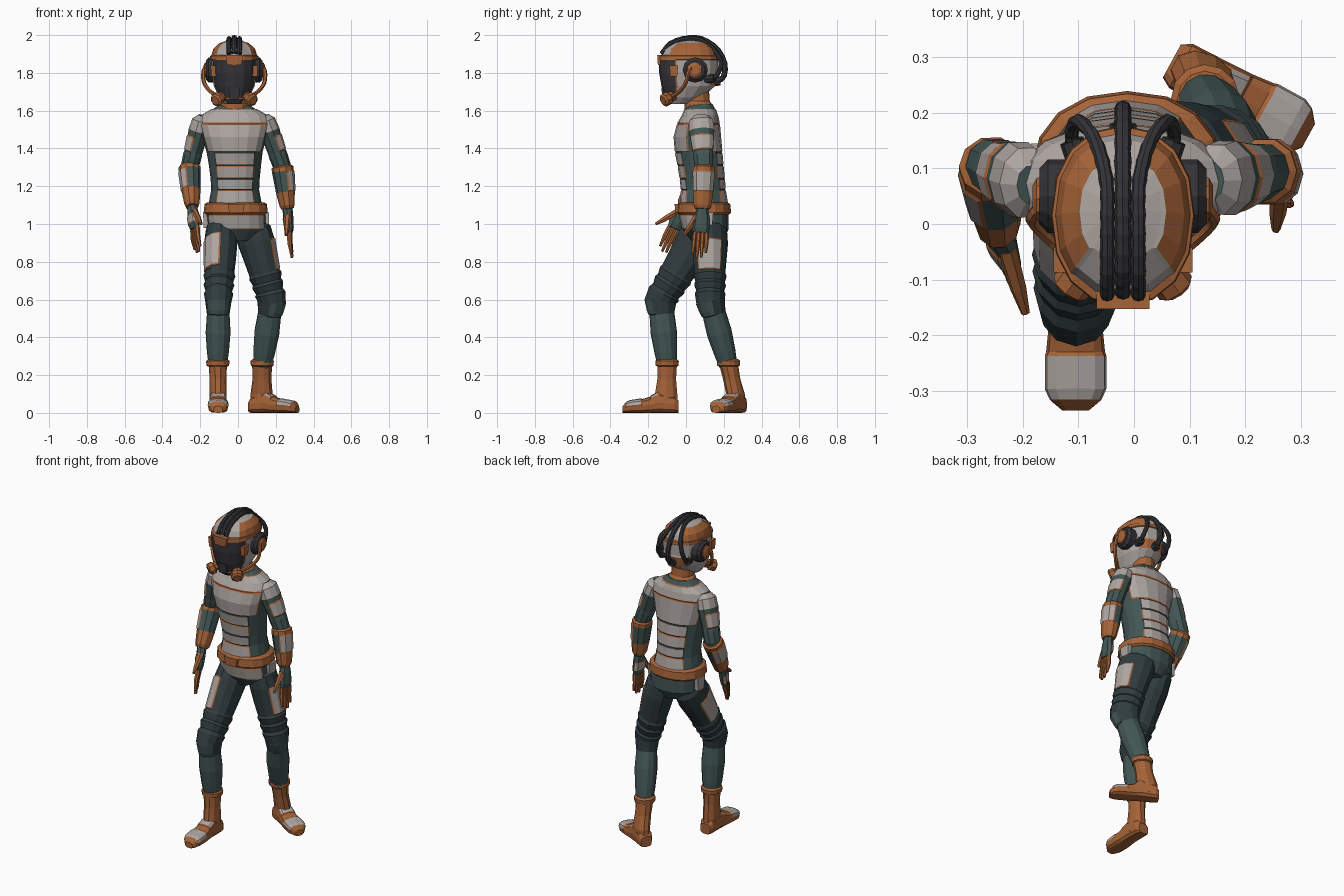
import bpy, bmesh
from math import cos, sin, pi, copysign
from mathutils import Vector as V

if "Cube" in bpy.data.objects:
    bpy.data.objects.remove(bpy.data.objects["Cube"])

COLS = {'teal': (.055, .095, .09, 1), 'navy': (.03, .046, .05, 1), 'rust': (.38, .125, .04, 1),
        'light': (.42, .38, .36, 1), 'dark': (.035, .035, .04, 1)}
MATS = []
for key, rgba in COLS.items():
    m = bpy.data.materials.new(key)
    m.diffuse_color = rgba
    m.use_nodes = True
    m.node_tree.nodes["Principled BSDF"].inputs["Base Color"].default_value = m.diffuse_color
    MATS.append(m)
IDX = {k: i for i, k in enumerate(COLS)}


def finish(name, bm):
    me = bpy.data.meshes.new(name)
    bm.to_mesh(me)
    bm.free()
    for m in MATS:
        me.materials.append(m)
    ob = bpy.data.objects.new(name, me)
    bpy.context.collection.objects.link(ob)
    return ob


def loft(name, rings, n=12, col='teal', panels=(), ref=(1, 0, 0), axis=None, power=1):
    """Skin rings (x,y,z,ru,rv); panels = (rows, cols, colour, rim colour or None)."""
    bm, ref, P, grid = bmesh.new(), V(ref), [V(r[:3]) for r in rings], []
    for i, r in enumerate(rings):
        t = V(axis) if axis else (P[min(i + 1, len(P) - 1)] - P[max(i - 1, 0)]).normalized()
        u = (ref - t * t.dot(ref)).normalized()
        v = t.cross(u)
        sp = lambda c: copysign(abs(c) ** power, c)
        grid.append([bm.verts.new(P[i] + u * r[3] * sp(cos(2 * pi * k / n)) + v * r[4] * sp(sin(2 * pi * k / n)))
                     for k in range(n)])
    F = {}
    for i in range(len(rings) - 1):
        for k in range(n):
            j = (k + 1) % n
            F[i, k] = bm.faces.new((grid[i][k], grid[i][j], grid[i + 1][j], grid[i + 1][k]))
    bm.faces.new(grid[0][::-1])
    bm.faces.new(grid[-1])
    bmesh.ops.recalc_face_normals(bm, faces=bm.faces[:])
    for f in bm.faces:
        f.material_index = IDX[col]
    for rows, cols, c, rim in panels:
        fs = [F[i, k % n] for i in rows for k in cols]
        if rim:
            for f in bmesh.ops.inset_region(bm, faces=fs, thickness=.007, depth=.004, use_even_offset=True)['faces']:
                f.material_index = IDX[rim]
        for f in fs:
            f.material_index = IDX[c]
    return finish(name, bm)


def along(a, b, prof):
    a, b = V(a), V(b)
    return [(*a.lerp(b, f), ru, rv) for f, ru, rv in prof]


def box(name, loc, size, col):
    bm = bmesh.new()
    bmesh.ops.create_cube(bm, size=1)
    for v in bm.verts:
        k = .8 if v.co.z < 0 else 1
        v.co = V(loc) + V((v.co.x * size[0] * k, v.co.y * size[1] * k, v.co.z * size[2]))
    for f in bm.faces:
        f.material_index = IDX[col]
    return finish(name, bm)


def hose(name, pts, r, col, sub=5, rib=1.0, n=8):
    """Round tube on a smooth path through the points."""
    p = [V(q) for q in pts]
    p = [2 * p[0] - p[1]] + p + [2 * p[-1] - p[-2]]
    out = []
    for i in range(1, len(p) - 2):
        a, b, c, d = p[i - 1:i + 3]
        for s in range(sub):
            t = s / sub
            out.append(.5 * (2 * b + (c - a) * t + (2 * a - 5 * b + 4 * c - d) * t * t + (3 * b - a - 3 * c + d) * t ** 3))
    out.append(p[-2])
    rings = [(*q, r * (rib if i % 2 else 1), r * (rib if i % 2 else 1)) for i, q in enumerate(out)]
    return loft(name, rings, n, col, ref=(1, .05, .02))


# torso with raised armour plates
torso = [(-.005, .11, .91, .07, .08), (-.005, .105, .97, .155, .12), (-.01, .095, 1.05, .158, .13),
         (-.015, .095, 1.10, .142, .125), (-.015, .092, 1.18, .127, .115), (-.015, .086, 1.24, .13, .116),
         (-.016, .077, 1.31, .138, .118), (-.018, .067, 1.38, .148, .122), (-.02, .06, 1.46, .17, .122),
         (-.02, .066, 1.53, .19, .11), (-.02, .074, 1.575, .17, .092), (-.02, .075, 1.61, .11, .078),
         (-.02, .075, 1.635, .075, .066)]
front, back = range(10, 14), range(2, 6)
plates = [((1,), range(9, 15), 'light', 'rust'), ((7, 8), range(9, 15), 'light', 'rust'),
          ((7, 8), range(1, 7), 'light', 'rust'), ((9, 10), range(16), 'light', 'rust')]
plates += [((i,), c, 'light', 'rust' if i % 2 else 'navy') for i in range(3, 7) for c in (front, back)]
loft('torso', torso, 16, 'teal', plates, axis=(0, 0, 1), power=.9)
loft('belt', [(-.012, .095, z, r, r - .026) for z, r in ((1.05, .16), (1.06, .17), (1.105, .165), (1.115, .15))],
     16, 'rust', axis=(0, 0, 1), power=.9)
box('belt_buckle', (-.01, -.05, 1.082), (.09, .02, .05), 'rust')
for s in (-1, 1):
    box('hip_pouch', (-.01 + s * .16, .11, 1.02), (.03, .07, .08), 'light')
loft('neck_collar', [(-.02, .07, 1.60, .085, .078), (-.02, .065, 1.635, .08, .072), (-.02, .06, 1.65, .066, .066),
                     (-.02, .055, 1.72, .062, .066)], 12, 'rust', axis=(0, 0, 1))


# arms and gloved hands
def arm(side, sh, el, wr, tip, thumb, w, out):
    sh, el, wr, tip, thumb, w = map(V, (sh, el, wr, tip, thumb, w))
    w.normalize()
    cols = range(out - 2, out + 2)
    loft(side + '_upper_arm', along(sh, el, [(-.14, .025, .035), (-.03, .05, .066), (.2, .055, .07), (.32, .052, .066),
         (.66, .048, .056), (.74, .05, .056), (1, .047, .05), (1.12, .03, .035)]), 10, 'teal',
         [((0, 1), range(10), 'light', None), ((3,), cols, 'light', 'rust')])
    loft(side + '_forearm_guard', along(el, wr, [(-.04, .045, .05), (0, .058, .06), (.1, .058, .062), (.6, .05, .056),
         (.92, .04, .05), (1, .033, .04)]), 10, 'rust',
         [((2,), cols, 'light', 'rust'), ((2,), range(out + 2, out + 8), 'teal', None)])
    palm = wr.lerp(tip, .48)
    loft(side + '_palm', [(*wr, .03, .027), (*wr.lerp(palm, .35), .042, .027), (*wr.lerp(palm, .8), .047, .024),
                          (*palm, .042, .018)], 8, 'teal', [((1,), range(4), 'light', 'rust')], ref=w)
    for k in range(4):
        base = palm + w * (.032 - .021 * k)
        end = palm.lerp(tip, (.85, 1, .97, .78)[k]) + w * (.036 - .023 * k)
        mid = base.lerp(end, .5) + (palm - wr).cross(w).normalized() * .004
        loft(side + '_finger', [(*base, .013, .013), (*mid, .012, .012), (*end, .007, .007)], 6, 'rust', ref=w)
    base = wr.lerp(palm, .3) + w * .025
    loft(side + '_thumb', [(*base, .018, .018), (*base.lerp(thumb, .6), .015, .015), (*thumb, .008, .008)],
         6, 'rust', ref=(1, 0, .1))


arm('right', (-.195, .075, 1.54), (-.257, .105, 1.30), (-.243, -.01, 1.09), (-.212, -.115, .85),
    (-.195, -.16, 1.0), (.4, -.85, .4), 5)
arm('left', (.15, .08, 1.54), (.235, .095, 1.30), (.262, .087, 1.08), (.287, .07, .82),
    (.255, -.01, .94), (-.1, -1, .05), 0)


# legs with plates, knee folds, boots
def leg(side, hip, knee, ankle, heel, face, toe_dir, length, plate):
    face, h = V((*face, 0)).normalized(), V((*toe_dir, 0)).normalized()
    ref, uref = (-face.y, face.x, 0), (-h.y, h.x, 0)
    rings = along(hip, knee, [(-.1, .06, .07), (0, .082, .105), (.18, .088, .108), (.42, .084, .096), (.62, .078, .088),
                              (.66, .085, .094), (.75, .074, .083), (.79, .082, .09), (.88, .07, .078), (.92, .078, .088)])
    rings += along(knee, ankle, [(.02, .07, .084), (.14, .064, .074), (.22, .06, .066), (.5, .066, .07), (.8, .058, .06),
                                 (1, .048, .05)])
    loft(side + '_leg', rings, 12, 'navy', [((2, 3), plate, 'light', 'rust'), (range(12, 15), range(12), 'teal', None),
         ((10, 11), range(1, 5), 'teal', 'navy')], ref=ref)
    a = V(ankle)
    foot = V((*heel, 0))
    low = foot + h * .065
    loft(side + '_boot_cuff', [(a.x, a.y, z, r, r) for z, r in ((.245, .05), (.25, .06), (.275, .062), (.285, .05))],
         12, 'rust', ref=uref, axis=(0, 0, 1))
    loft(side + '_boot_shaft', [(a.x, a.y, .26, .049, .055), (*a.lerp(low, .45).xy, .18, .044, .052),
         (low.x, low.y, .10, .045, .062), (low.x, low.y, .03, .046, .065)], 10, 'rust', ref=uref, axis=(0, 0, 1))
    prof = [(0, .034, .032), (.02, .045, .045), (.10, .047, .056), (.15, .049, .043), (.19, .053, .037),
            (.255, .053, .032), (.28, .042, .027), (.295, .024, .018)]
    rings = [(*(foot + h * d * length / .295).xy, rv, ru, rv) for d, ru, rv in prof]
    loft(side + '_boot_foot', rings, 12, 'rust', [((2,), range(1, 5), 'light', 'rust'),
         ((4, 5), range(0, 6), 'light', 'rust')], ref=uref, axis=h, power=.65)


leg('right', (-.088, .095, .97), (-.104, -.135, .60), (-.107, -.10, .25), (-.105, -.04), (0, -1), (0, -1), .295,
    range(3, 7))
leg('left', (.08, .125, .97), (.178, .128, .60), (.128, .225, .25), (.068, .293), (.7, -.7), (.877, -.48), .28,
    range(0, 3))

# helmet shell with visor and coloured plates
shell = [(-.02, -.035, 1.635, .05, .055), (-.02, -.012, 1.67, .08, .098), (-.02, .014, 1.73, .108, .14),
         (-.02, .015, 1.80, .12, .153), (-.02, .015, 1.875, .122, .155), (-.02, .018, 1.925, .107, .135),
         (-.02, .022, 1.96, .07, .09), (-.02, .025, 1.975, .025, .03)]
loft('helmet', shell, 16, 'light', [((1, 2, 3), range(9, 15), 'dark', 'rust'),
     ((4, 5), (14, 15, 0, 1, 2), 'rust', 'light'), ((4, 5), (5, 6, 7, 8, 9), 'rust', 'light'),
     ((2,), range(2, 6), 'rust', 'light'), ((0,), range(10, 14), 'dark', 'rust')], axis=(0, 0, 1), power=.9)
loft('helmet_band', [(-.02, .015, z, r, r + .033) for z, r in ((1.868, .12), (1.872, .129), (1.89, .127), (1.895, .112))],
     16, 'rust', axis=(0, 0, 1), power=.9)
box('forehead_lamp', (-.02, -.135, 1.868), (.095, .035, .055), 'rust')
box('face_vent', (-.02, -.105, 1.69), (.06, .05, .06), 'dark')

# ear cups, side tubes, filters and cheek brackets
for s in (-1, 1):
    X = lambda d: -.02 + s * d
    loft('ear_cup', [(X(d), .05, 1.815, r, r) for d, r in ((.09, .066), (.135, .066), (.145, .055), (.15, .05))],
         12, 'dark', ref=(0, 0, 1), axis=(1, 0, 0))
    loft('ear_disc', [(X(d), .045, 1.815, r, r) for d, r in ((.13, .042), (.155, .04), (.162, .025))],
         10, 'rust', ref=(0, 0, 1), axis=(1, 0, 0))
    hose('side_tube', [(X(.14), .04, 1.845), (X(.162), .015, 1.81), (X(.16), .0, 1.75), (X(.13), -.03, 1.705),
                       (X(.085), -.07, 1.675)], .011, 'rust', 3, n=6)
    loft('filter', [(X(.05), -.06, 1.685, .03, .03), (X(.075), -.09, 1.668, .026, .026), (X(.08), -.095, 1.665, .036, .036),
                    (X(.095), -.115, 1.655, .036, .036), (X(.1), -.122, 1.652, .024, .024)], 8, 'rust', ref=(0, 0, 1))
    box('cheek_bracket', (X(.11), -.065, 1.81), (.03, .045, .06), 'rust')
    hose('head_hose', [(X(.028), -.13, 1.90), (X(.028), -.085, 1.95), (X(.028), .0, 1.98), (X(.03), .08, 1.972),
                       (X(.05), .15, 1.92), (X(.08), .185, 1.85), (X(.092), .16, 1.785), (X(.08), .11, 1.765)],
         .012, 'dark', 5, 1.12)
    loft('hose_socket', [(X(.07), .09, 1.765, .024, .024), (X(.092), .15, 1.772, .022, .022)], 8, 'dark')
hose('centre_hose', [(-.02, -.125, 1.90), (-.02, -.08, 1.955), (-.02, .0, 1.982), (-.02, .08, 1.98), (-.02, .16, 1.93),
                     (-.02, .204, 1.85), (-.02, .195, 1.775), (-.02, .13, 1.75)], .014, 'dark', 5, 1.12)
loft('centre_hose_socket', [(-.02, .12, 1.75, .026, .026), (-.02, .18, 1.758, .024, .024)], 8, 'dark')
